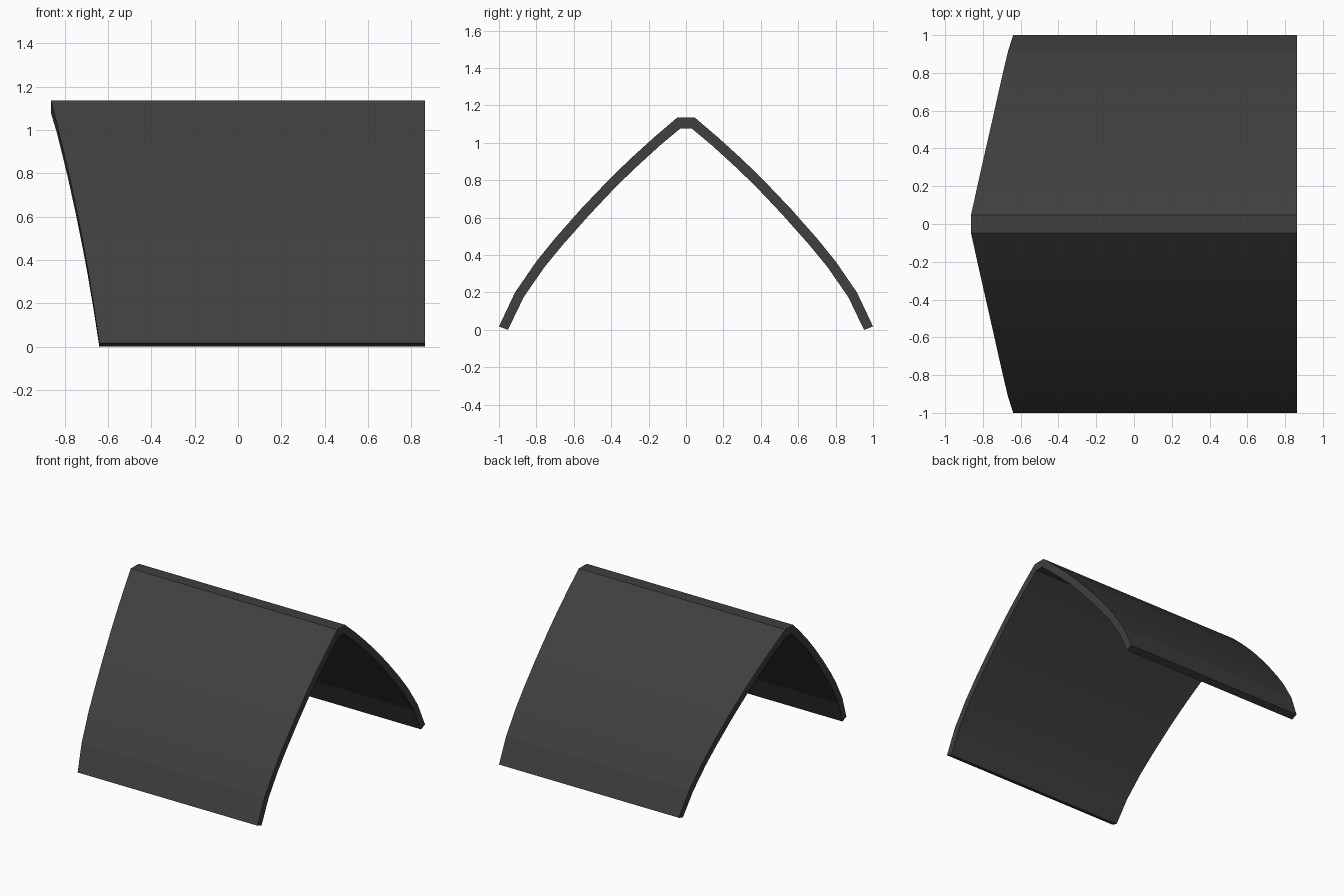
import bpy, bmesh

if "Cube" in bpy.data.objects:
    bpy.data.objects.remove(bpy.data.objects["Cube"])

# Half cross-section stations, foot to ridge:
# (outer y, outer z, inner y, inner z, x of slanted end)
STATIONS = [
    (1.000, 0.018, 0.952, 0.000, -0.640),
    (0.914, 0.200, 0.868, 0.175, -0.667),
    (0.800, 0.366, 0.757, 0.335, -0.694),
    (0.703, 0.486, 0.662, 0.451, -0.716),
    (0.560, 0.648, 0.520, 0.611, -0.748),
    (0.410, 0.805, 0.373, 0.767, -0.782),
    (0.300, 0.912, 0.265, 0.871, -0.807),
    (0.170, 1.030, 0.137, 0.988, -0.836),
    (0.047, 1.135, 0.030, 1.077, -0.863),
]
X_END = 0.863

# Mirror the half section across y = 0 into a full arch
arch = [(-a, b, -c, d, x) for a, b, c, d, x in STATIONS] + STATIONS[::-1]

# One four-corner ring per station, bridged along the arch
bm = bmesh.new()
rings = []
for oy, oz, iy, iz, x in arch:
    corners = [(x, oy, oz), (X_END, oy, oz), (X_END, iy, iz), (x, iy, iz)]
    rings.append([bm.verts.new(c) for c in corners])
for a, b in zip(rings, rings[1:]):
    for i in range(4):
        j = (i + 1) % 4
        bm.faces.new((a[i], a[j], b[j], b[i]))

# Foot faces
bm.faces.new(rings[0])
bm.faces.new(rings[-1])
bmesh.ops.recalc_face_normals(bm, faces=bm.faces)

mesh = bpy.data.meshes.new("arched_roof_shell")
bm.to_mesh(mesh)
bm.free()
roof = bpy.data.objects.new("arched_roof_shell", mesh)
bpy.context.collection.objects.link(roof)

# Dark covering
mat = bpy.data.materials.new("dark_grey")
mat.diffuse_color = (0.05, 0.05, 0.05, 1)
mat.use_nodes = True
mat.node_tree.nodes["Principled BSDF"].inputs["Base Color"].default_value = mat.diffuse_color
mesh.materials.append(mat)
